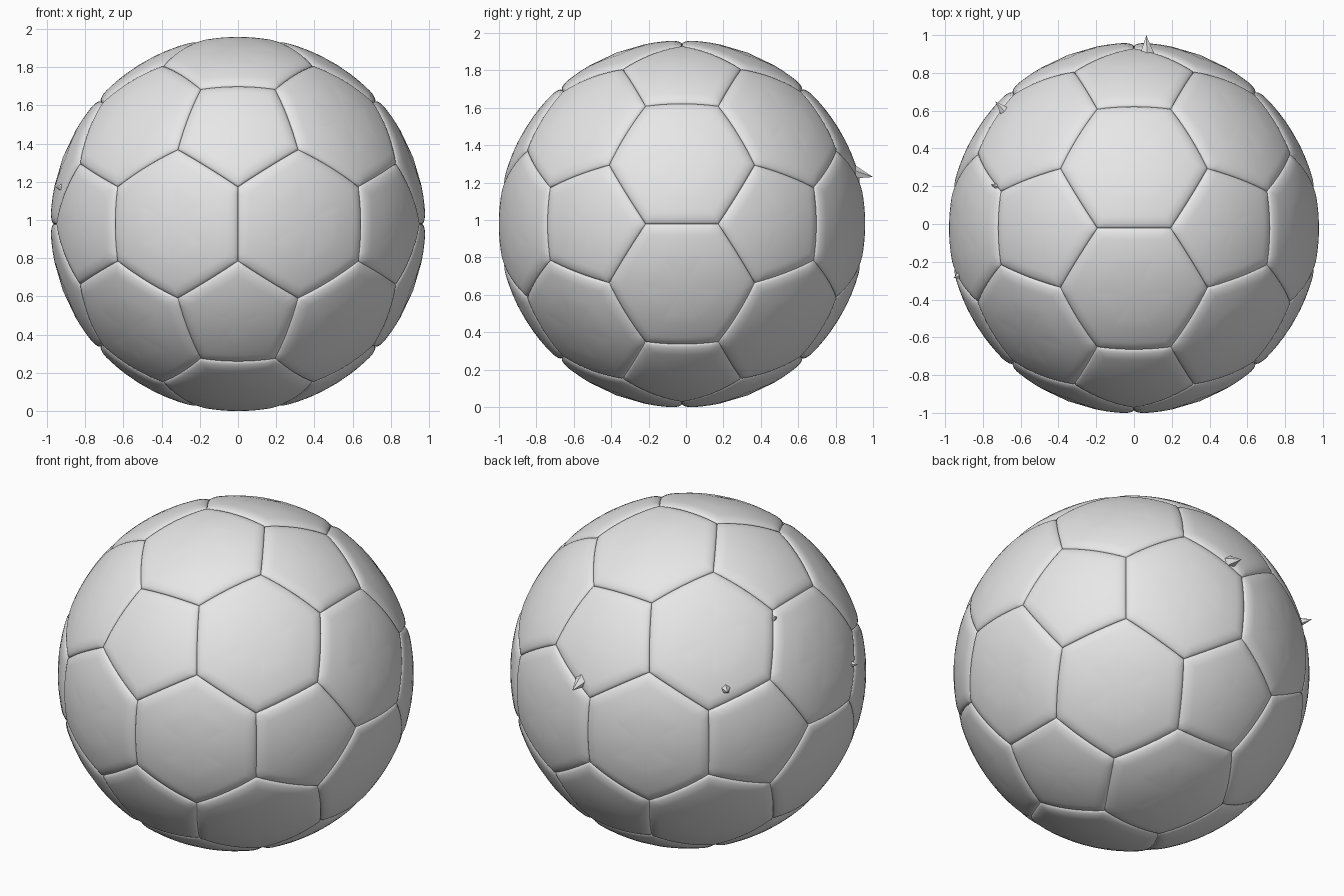
import bpy, bmesh, math
from mathutils import Vector

if "Cube" in bpy.data.objects:
    bpy.data.objects.remove(bpy.data.objects["Cube"])

CENTRE = Vector((0, -0.0215, 0.979))
RADIUS = 0.981
SEAM_DEPTH, SEAM_WIDTH = 0.02, 0.065
SIDE_STEPS = 10
RING_DISTS = [0, 0.001, 0.004, 0.009, 0.016, 0.026, 0.04, 0.053, 0.065, 0.1, 0.15, 0.2]

mat = bpy.data.materials.new("light grey")
mat.use_nodes = True
GREY = (0.8, 0.8, 0.8, 1)
mat.diffuse_color = GREY
mat.node_tree.nodes["Principled BSDF"].inputs["Base Color"].default_value = GREY


def add_object(name, bm, smooth):
    bmesh.ops.recalc_face_normals(bm, faces=bm.faces)
    mesh = bpy.data.meshes.new(name)
    bm.to_mesh(mesh)
    bm.free()
    mesh.materials.append(mat)
    for p in mesh.polygons:
        p.use_smooth = smooth
    obj = bpy.data.objects.new(name, mesh)
    bpy.context.collection.objects.link(obj)
    return obj


def truncated_icosahedron():
    """Seam layout: corners a third of the way along each icosahedron edge."""
    phi = (1 + math.sqrt(5)) / 2
    ico = []
    for a in (-1, 1):
        for b in (-phi, phi):
            ico += [Vector((0, b, a)), Vector((a, 0, b)), Vector((b, a, 0))]
    bm = bmesh.new()
    for p in ico:
        for q in ico:
            if 0.1 < (p - q).length < 2.1:
                bm.verts.new((2 * p + q) / 3)
    bmesh.ops.convex_hull(bm, input=bm.verts)
    bmesh.ops.dissolve_limit(bm, angle_limit=0.02, verts=bm.verts, edges=bm.edges)
    return bm


def surface_radius(dist):
    """Cushion profile: drops in a quarter ellipse towards the seam."""
    s = 1 - min(dist / SEAM_WIDTH, 1)
    return RADIUS - SEAM_DEPTH * (1 - math.sqrt(1 - s * s))


def add_panel(bm, corners):
    n = len(corners)
    mid = sum(corners, Vector()) / n
    scale = RADIUS / corners[0].length
    apothem = ((corners[0] + corners[1]) / 2 - mid).length * scale
    outline = [corners[i].lerp(corners[(i + 1) % n], k / SIDE_STEPS)
               for i in range(n) for k in range(SIDE_STEPS)]
    rings = []
    for d in RING_DISTS:
        r = surface_radius(d)
        rings.append([bm.verts.new(CENTRE + mid.lerp(p, 1 - d / apothem).normalized() * r)
                      for p in outline])
    count = len(outline)
    for outer, inner in zip(rings, rings[1:]):
        for i in range(count):
            j = (i + 1) % count
            bm.faces.new((outer[i], outer[j], inner[j], inner[i]))
    tip = bm.verts.new(CENTRE + mid.normalized() * RADIUS)
    for i in range(count):
        bm.faces.new((rings[-1][i], rings[-1][(i + 1) % count], tip))


# Stitched cushion panels
layout = truncated_icosahedron()
for name, sides in (("pentagon_panels", 5), ("hexagon_panels", 6)):
    bm = bmesh.new()
    for f in layout.faces:
        if len(f.verts) == sides:
            add_panel(bm, [v.co.copy() for v in f.verts])
    add_object(name, bm, True)
layout.free()


# Small spikes poking through the surface
def add_spike(name, base, tip, radius):
    base, tip = Vector(base), Vector(tip)
    axis = tip - base
    bm = bmesh.new()
    bmesh.ops.create_cone(bm, cap_ends=True, segments=5, radius1=radius, radius2=0,
                          depth=axis.length)
    obj = add_object(name, bm, False)
    obj.location = (base + tip) / 2
    obj.rotation_euler = axis.to_track_quat("Z", "Y").to_euler()


add_spike("back_spike", (0.07, 0.89, 1.255), (0.065, 1.0, 1.23), 0.042)
add_spike("back_right_spike", (-0.66, 0.57, 1.28), (-0.735, 0.65, 1.30), 0.042)
add_spike("right_side_spike", (-0.89, -0.26, 1.17), (-0.955, -0.285, 1.17), 0.04)
add_spike("upper_right_spike", (-0.7, 0.19, 1.55), (-0.76, 0.21, 1.60), 0.03)
